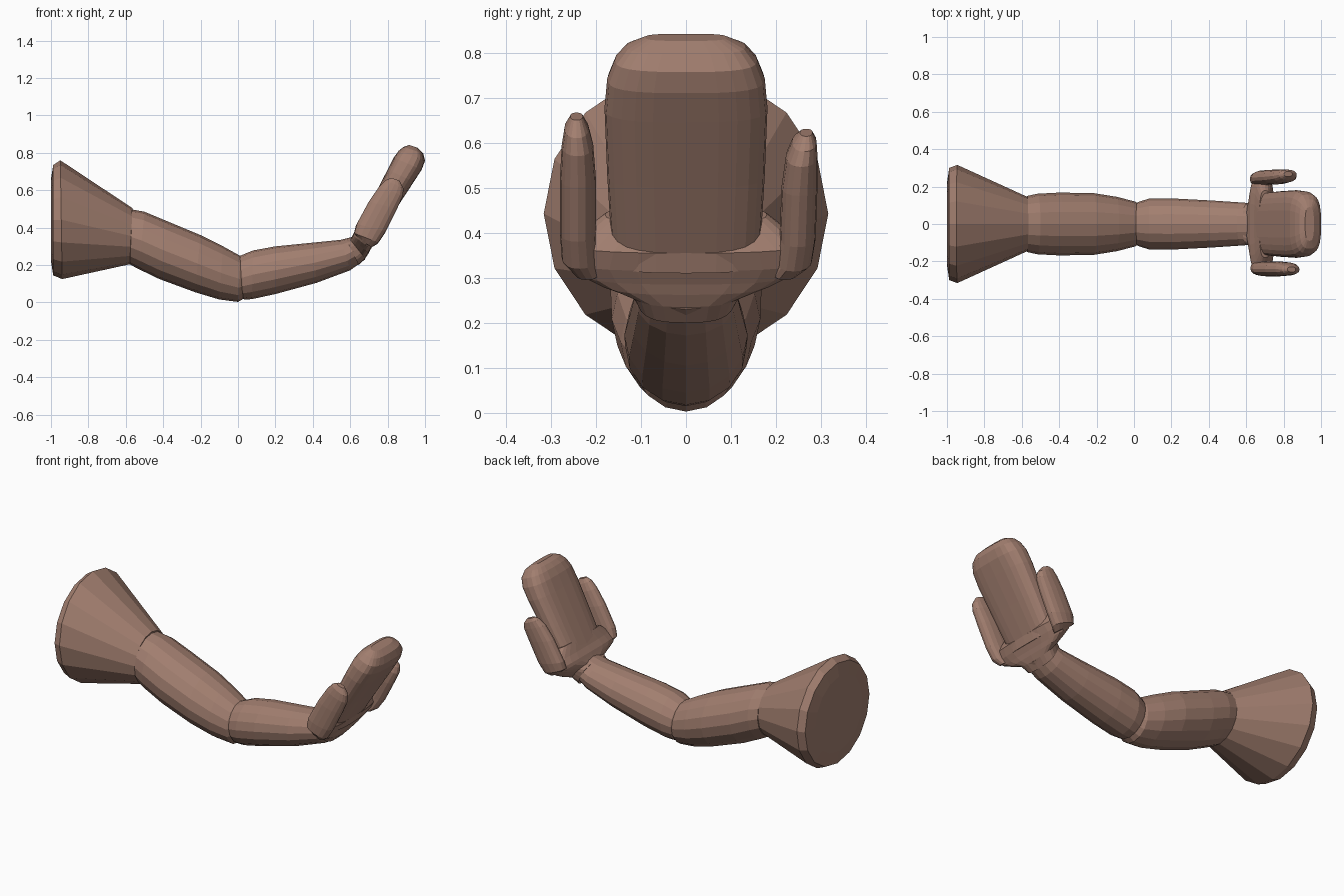
import bpy, bmesh, math

skin = bpy.data.materials.new("brown_skin")
skin.diffuse_color = (0.36, 0.21, 0.16, 1)


def loft(name, sections, sides=16, power=2.0):
    """Skin rings given as (top x, top z, bottom x, bottom z, half width y, centre y)."""
    bm = bmesh.new()
    rings = []
    for s in sections:
        xt, zt, xb, zb, w = s[:5]
        yc = s[5] if len(s) > 5 else 0
        ring = []
        for i in range(sides):
            a = 2 * math.pi * i / sides
            c, d = math.cos(a), math.sin(a)
            c = math.copysign(abs(c) ** (2 / power), c)
            d = math.copysign(abs(d) ** (2 / power), d)
            ring.append(bm.verts.new(((xt + xb) / 2 + d * (xt - xb) / 2,
                                      yc + c * w,
                                      (zt + zb) / 2 + d * (zt - zb) / 2)))
        rings.append(ring)
    for r, q in zip(rings, rings[1:]):
        for i in range(sides):
            j = (i + 1) % sides
            bm.faces.new((r[i], r[j], q[j], q[i]))
    bm.faces.new(rings[0])
    bm.faces.new(rings[-1])
    bmesh.ops.recalc_face_normals(bm, faces=bm.faces)
    me = bpy.data.meshes.new(name)
    bm.to_mesh(me)
    bm.free()
    me.materials.append(skin)
    ob = bpy.data.objects.new(name, me)
    bpy.context.collection.objects.link(ob)
    return ob


# Flared shoulder
loft("shoulder", [
    (-1.0, .66, -1.0, .22, .22), (-.988, .735, -.988, .145, .30),
    (-.95, .76, -.94, .125, .316), (-.565, .505, -.575, .205, .145)])

# Upper arm
loft("upper_arm", [
    (-.58, .46, -.58, .23, .12), (-.565, .497, -.578, .203, .15),
    (-.50, .485, -.53, .178, .162), (-.38, .435, -.42, .125, .168),
    (-.20, .36, -.23, .055, .165), (-.08, .30, -.10, .016, .145),
    (.01, .25, .0, .003, .12), (.03, .235, .03, .02, .105)])

# Forearm
loft("forearm", [
    (.0, .235, .01, .03, .105), (.012, .25, .035, .015, .118),
    (.08, .278, .075, .018, .135), (.20, .30, .20, .045, .137),
    (.40, .32, .42, .105, .126), (.55, .335, .60, .172, .115),
    (.61, .35, .68, .23, .11)])

# Palm, flaring out from the wrist
loft("palm", [
    (.58, .335, .645, .20, .11), (.60, .335, .68, .235, .125),
    (.608, .35, .698, .262, .20), (.613, .36, .71, .285, .245),
    (.62, .375, .73, .315, .270), (.642, .405, .752, .355, .255),
    (.67, .455, .735, .425, .18)], 24, 3.0)

# Joined fingers
loft("fingers", [
    (.63, .37, .735, .31, .165), (.645, .41, .752, .355, .166),
    (.72, .555, .845, .50, .175), (.80, .71, .94, .645, .181),
    (.833, .775, .982, .71, .175), (.86, .812, 1.0, .757, .158),
    (.885, .832, .99, .797, .132), (.915, .842, .962, .826, .09)], 24, 3.0)

# Outer digit on each side, the back one shorter and leaning out
digit = [(.645, .34, .715, .295, .03, .22), (.622, .37, .75, .32, .04, .236),
         (.635, .42, .79, .38, .04, .24), (.70, .54, .85, .50, .04, .24),
         (.755, .62, .882, .57, .035, .241), (.79, .655, .885, .61, .027, .243),
         (.82, .667, .865, .65, .014, .243)]
for name, side, lean, drop in (("front_digit", -1, 0, 0), ("back_digit", 1, .004, .036)):
    secs = []
    for i, (xt, zt, xb, zb, w, y) in enumerate(digit):
        k = drop * i / 6
        secs.append((xt - k / 2, zt - k, xb - k / 2, zb - k, w, side * (y + lean * i)))
    loft(name, secs, 16, 2.3)
